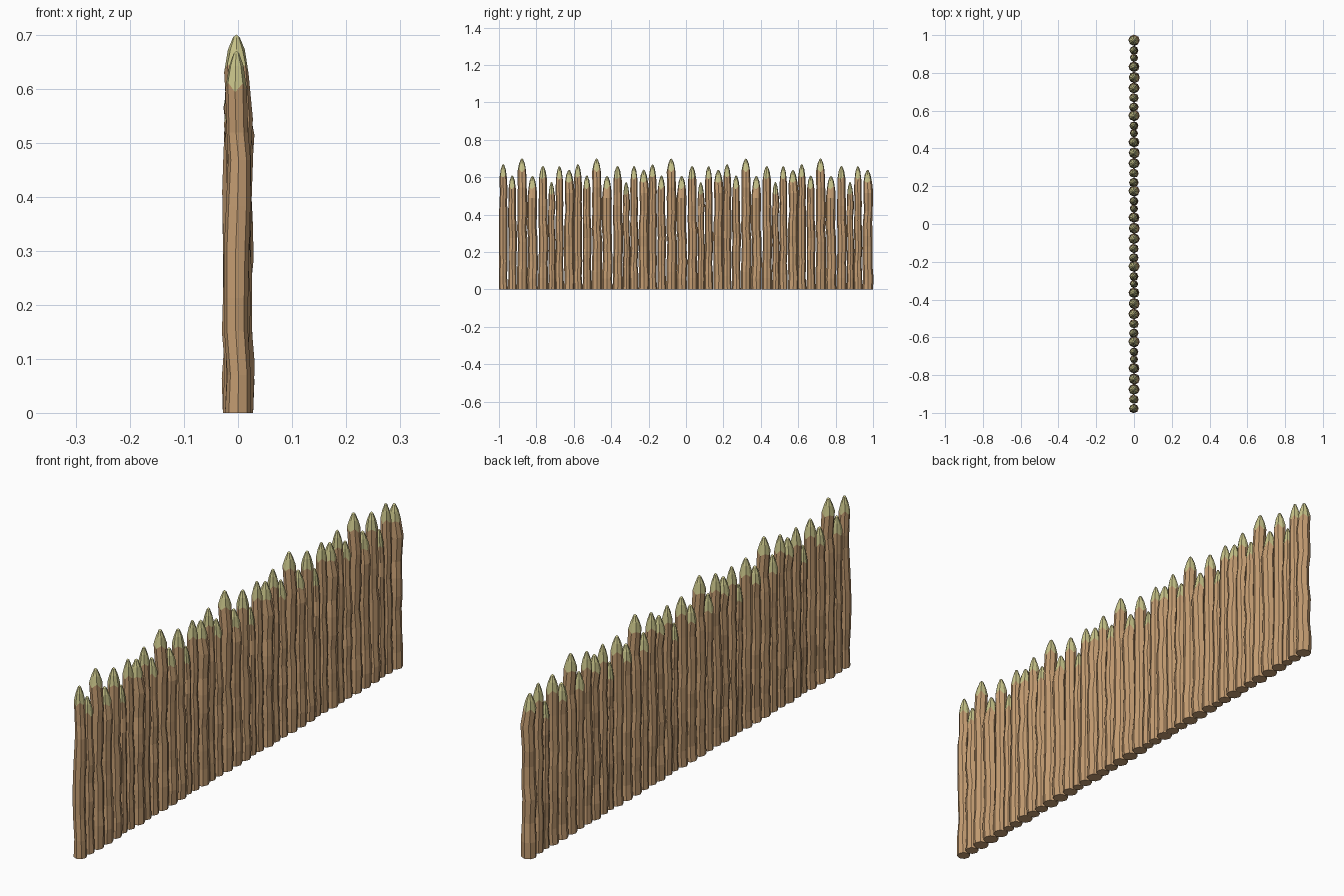
import bpy, math, random
import bmesh

if "Cube" in bpy.data.objects:
    bpy.data.objects.remove(bpy.data.objects["Cube"])

random.seed(7)
SIDES = 8
PERIOD = 0.399     # length of one fence section
SECTIONS = 5


def material(name, rgb):
    m = bpy.data.materials.new(name)
    m.diffuse_color = (*rgb, 1)
    m.use_nodes = True
    m.node_tree.nodes["Principled BSDF"].inputs["Base Color"].default_value = m.diffuse_color
    return m


bark = material("bark", (0.56, 0.34, 0.17))
cut_wood = material("cut_wood", (0.58, 0.55, 0.25))


def stake(name, y, radius, height):
    """Wobbly log with a whittled tip, repeated along the fence."""
    bm = bmesh.new()
    shoulder = height - 0.065
    # (z, radius, sway x, sway y) for each ring
    rings = [(0, radius, 0, 0)]
    steps = 8
    for i in range(1, steps):
        t = i / steps
        rings.append((shoulder * (t + random.uniform(-0.025, 0.025)),
                      radius * (0.97 - 0.10 * t + random.uniform(-0.05, 0.05)),
                      random.uniform(-0.004, 0.004), random.uniform(-0.003, 0.003)))
    rings += [(shoulder, radius * 0.83, -0.003, -0.001),
              (height - 0.028, radius * 0.56, -0.003, -0.001),
              (height - 0.005, radius * 0.22, -0.003, -0.001)]
    twist = random.uniform(-0.3, 0.3)
    loops = []
    for k, (z, r, sx, sy) in enumerate(rings):
        loop = []
        for s in range(SIDES):
            a = math.tau * s / SIDES + twist * z
            rr, zz = r, z
            if 0 < k <= steps:
                rr *= random.uniform(0.95, 1.05)
            if k == steps:      # uneven knife cuts
                zz += 0.012 * (1 if s % 2 else -1) * random.uniform(0.3, 1)
            loop.append(bm.verts.new((sx + rr * math.cos(a), y + sy + rr * math.sin(a), zz)))
        loops.append(loop)
    bm.faces.new(loops[0][::-1])
    for k in range(len(loops) - 1):
        for s in range(SIDES):
            n = (s + 1) % SIDES
            f = bm.faces.new((loops[k][s], loops[k][n], loops[k + 1][n], loops[k + 1][s]))
            f.material_index = int(k >= steps)
    tip = bm.verts.new((-0.003, y - 0.001, height))
    for s in range(SIDES):
        f = bm.faces.new((loops[-1][s], loops[-1][(s + 1) % SIDES], tip))
        f.material_index = 1
    me = bpy.data.meshes.new(name)
    bm.to_mesh(me)
    bm.free()
    me.materials.append(bark)
    me.materials.append(cut_wood)
    ob = bpy.data.objects.new(name, me)
    bpy.context.collection.objects.link(ob)
    arr = ob.modifiers.new("sections", "ARRAY")
    arr.count = SECTIONS
    arr.use_relative_offset = False
    arr.use_constant_offset = True
    arr.constant_offset_displace = (0, PERIOD, 0)


# One section of eight stakes: centre, radius, height
STAKES = [(-0.976, 0.024, 0.67), (-0.928, 0.024, 0.61), (-0.876, 0.028, 0.70),
          (-0.820, 0.028, 0.607), (-0.764, 0.027, 0.66), (-0.718, 0.020, 0.575),
          (-0.676, 0.023, 0.66), (-0.624, 0.028, 0.64)]
for i, (y, r, h) in enumerate(STAKES):
    stake(f"stake_{i + 1}", y, r, h)
